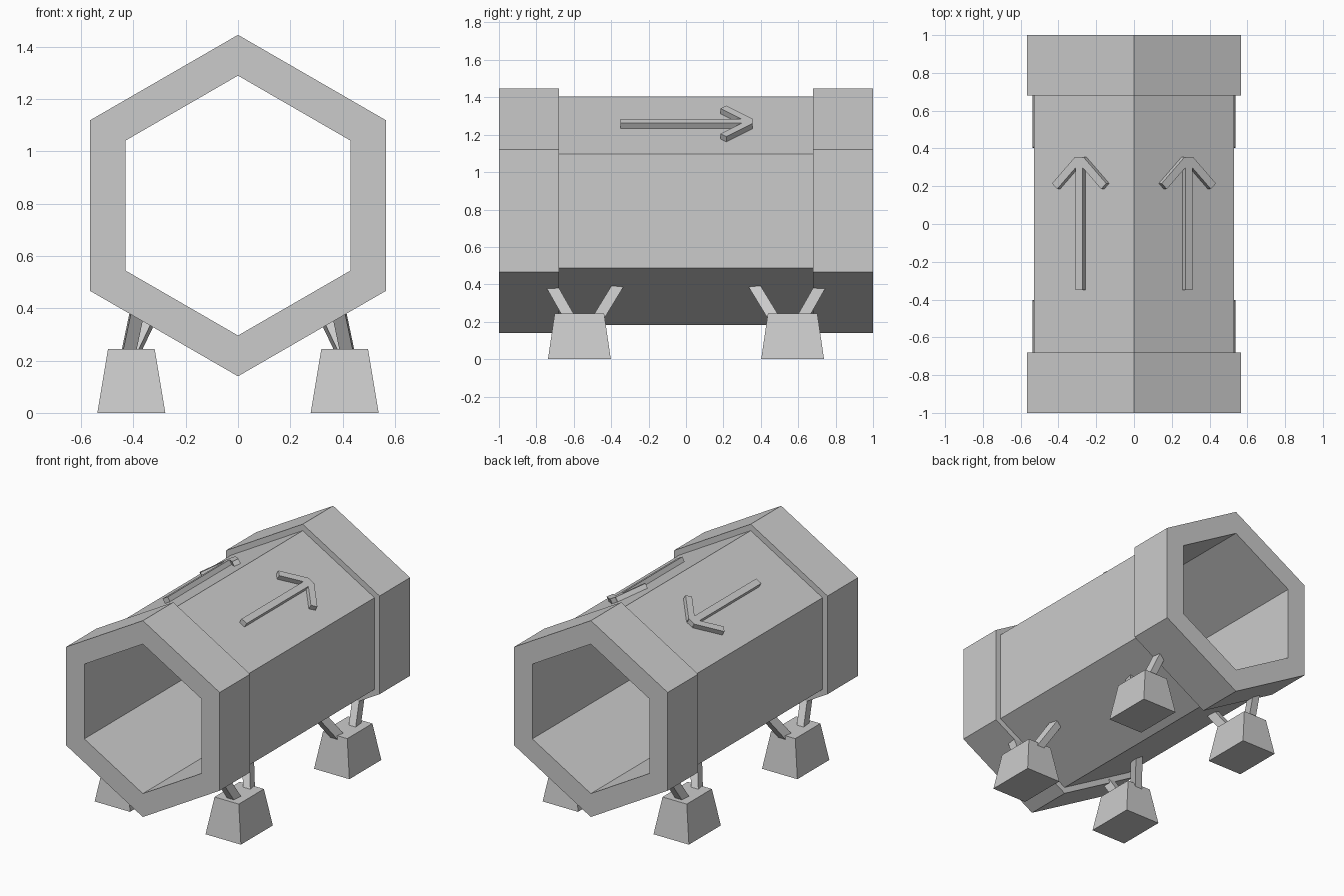
import bpy, bmesh
from math import sin, cos, pi
from mathutils import Vector, Matrix

cube = bpy.data.objects.get("Cube")
if cube:
    bpy.data.objects.remove(cube, do_unlink=True)

grey = bpy.data.materials.new("plain_grey")
grey.use_nodes = True
grey.diffuse_color = (0.6, 0.6, 0.6, 1)
grey.node_tree.nodes["Principled BSDF"].inputs["Base Color"].default_value = (0.6, 0.6, 0.6, 1)

AXIS_Z = 0.793
INNER, BODY, COLLAR = 0.497, 0.61, 0.653


def finish(name, bm):
    bmesh.ops.recalc_face_normals(bm, faces=bm.faces)
    mesh = bpy.data.meshes.new(name)
    bm.to_mesh(mesh)
    bm.free()
    mesh.materials.append(grey)
    obj = bpy.data.objects.new(name, mesh)
    bpy.context.collection.objects.link(obj)
    return obj


def hex_tube(name, radius, y0, y1):
    """Hollow six-sided tube along y, with a corner pointing up."""
    bm = bmesh.new()
    rings = [[bm.verts.new((r * sin(i * pi / 3), y, AXIS_Z + r * cos(i * pi / 3)))
              for i in range(6)]
             for r, y in ((radius, y0), (radius, y1), (INNER, y1), (INNER, y0))]
    for a, b in zip(rings, rings[1:] + rings[:1]):
        for i in range(6):
            j = (i + 1) % 6
            bm.faces.new((a[i], a[j], b[j], b[i]))
    return finish(name, bm)


def add_bar(bm, start, end, up, width, height):
    """Rectangular bar between two points, its height along 'up'."""
    start, end = Vector(start), Vector(end)
    along = (end - start).normalized()
    side = along.cross(up).normalized()
    up = side.cross(along)
    basis = Matrix((side * width, along * (end - start).length, up * height)).transposed()
    matrix = Matrix.Translation((start + end) / 2) @ basis.to_4x4()
    bmesh.ops.create_cube(bm, size=1, matrix=matrix)


# Tunnel body and end collars
hex_tube("tunnel_body", BODY, -0.68, 0.68)
hex_tube("front_collar", COLLAR, -1, -0.68)
hex_tube("back_collar", COLLAR, 0.68, 1)

for side_name, sx in (("left", 1), ("right", -1)):
    # Raised arrow on the sloping roof
    normal = Vector((sx * 0.5, 0, 0.866))
    slope = Vector((sx * 0.866, 0, -0.5))
    base = Vector((0, 0, AXIS_Z + BODY)) + slope * 0.317 + normal * 0.014

    def on_roof(u, y):
        return base + slope * u + Vector((0, y, 0))

    bm = bmesh.new()
    add_bar(bm, on_roof(0, -0.35), on_roof(0, 0.355), normal, 0.043, 0.036)
    for s in (-1, 1):
        add_bar(bm, on_roof(s * 0.01, 0.34), on_roof(s * 0.15, 0.2), normal, 0.043, 0.036)
    finish(side_name + "_arrow", bm)

    for end_name, sy in (("front", -1), ("back", 1)):
        label = end_name + "_" + side_name
        # Tapered foot block
        bm = bmesh.new()
        bmesh.ops.create_cube(bm, size=1)
        for v in bm.verts:
            top = v.co.z > 0
            hx, hy, z = (0.089, 0.132, 0.245) if top else (0.13, 0.168, 0)
            v.co = (sx * 0.408 + hx * (1 if v.co.x > 0 else -1),
                    sy * 0.57 + hy * (1 if v.co.y > 0 else -1), z)
        finish(label + "_foot", bm)

        # Pair of splayed struts holding the tunnel
        bm = bmesh.new()
        add_bar(bm, (sx * 0.425, sy * 0.61, 0.2), (sx * 0.385, sy * 0.718, 0.39),
                Vector((sx, 0, 0)), 0.058, 0.05)
        add_bar(bm, (sx * 0.42, sy * 0.482, 0.2), (sx * 0.325, sy * 0.36, 0.4),
                Vector((sx, 0, 0)), 0.058, 0.05)
        finish(label + "_struts", bm)
